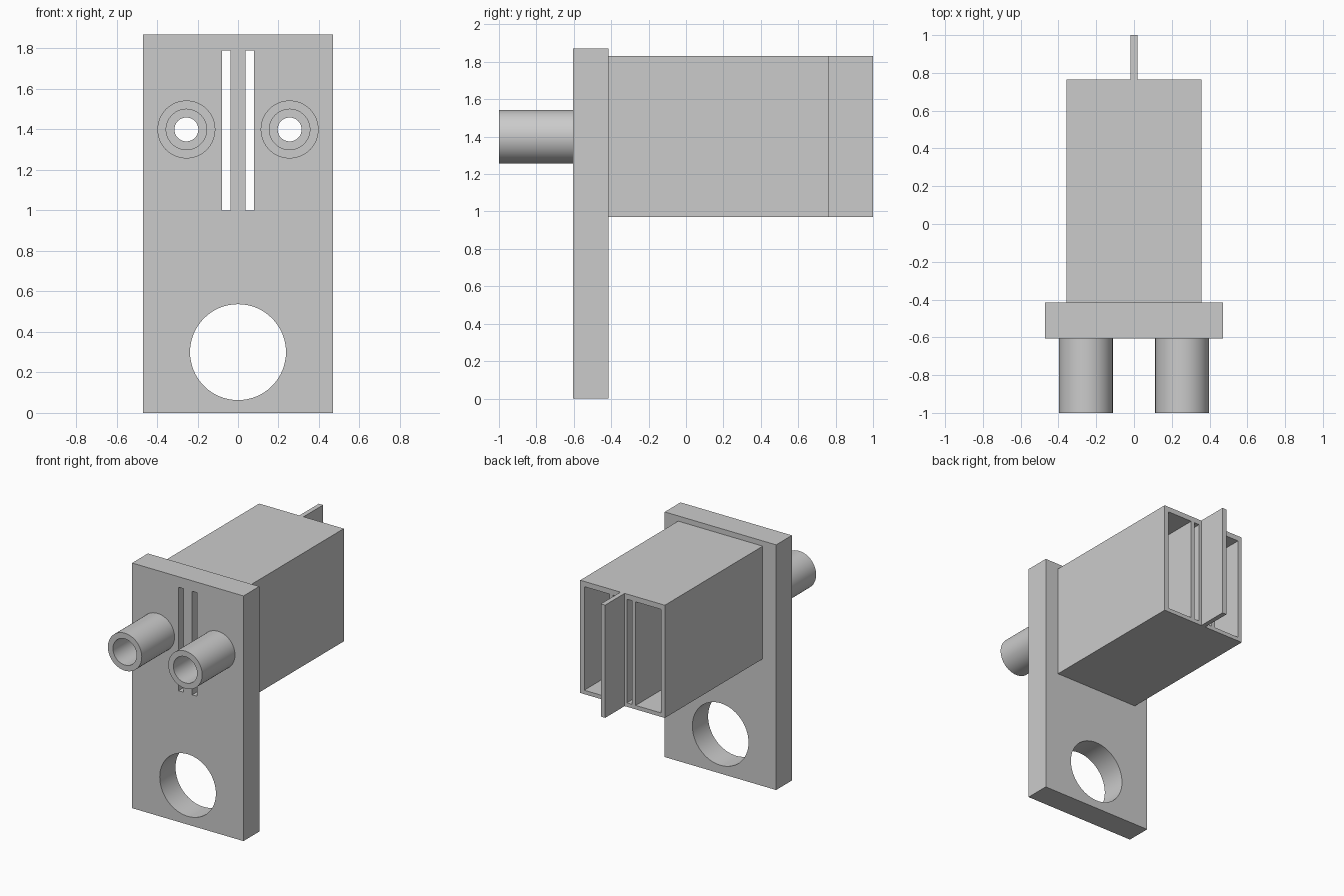
import bpy, bmesh, math
from mathutils import Matrix, Vector

default_cube = bpy.data.objects.get("Cube")
if default_cube:
    bpy.data.objects.remove(default_cube, do_unlink=True)

grey = bpy.data.materials.new("plain grey")
grey.use_nodes = True
COLOUR = (0.6, 0.6, 0.6, 1)
grey.diffuse_color = COLOUR
grey.node_tree.nodes["Principled BSDF"].inputs["Base Color"].default_value = COLOUR

# Main dimensions
FRONT, BACK = -0.605, -0.415        # plate faces
HOUSING_END = 0.765
SLOT_LOW, SLOT_HIGH = 1.0, 1.79
PORT_X, PORT_Z = 0.255, 1.4


def add_box(bm, x, y, z):
    """Add a box spanning the three (low, high) ranges."""
    size = [r[1] - r[0] for r in (x, y, z)]
    centre = Vector([(r[0] + r[1]) / 2 for r in (x, y, z)])
    bmesh.ops.create_cube(bm, size=1, matrix=Matrix.Translation(centre) @ Matrix.Diagonal((*size, 1)))


def add_rod(bm, x, z, radius, y):
    """Add a cylinder running along y."""
    place = Matrix.Translation((x, (y[0] + y[1]) / 2, z)) @ Matrix.Rotation(math.pi / 2, 4, "X")
    bmesh.ops.create_cone(bm, cap_ends=True, segments=64, radius1=radius, radius2=radius,
                          depth=y[1] - y[0], matrix=place)


def make_object(name, bm):
    mesh = bpy.data.meshes.new(name)
    bm.to_mesh(mesh)
    bm.free()
    mesh.materials.append(grey)
    obj = bpy.data.objects.new(name, mesh)
    bpy.context.collection.objects.link(obj)
    return obj


def cut(obj, cutter_bm):
    """Subtract the cutter and bake the result into the object."""
    cutter = make_object(obj.name + "_cutter", cutter_bm)
    cutter.hide_render = True
    mod = obj.modifiers.new("openings", "BOOLEAN")
    mod.operation, mod.solver, mod.object = "DIFFERENCE", "EXACT", cutter
    graph = bpy.context.evaluated_depsgraph_get()
    mesh = bpy.data.meshes.new_from_object(obj.evaluated_get(graph))
    obj.modifiers.clear()
    obj.data = mesh
    bpy.data.objects.remove(cutter, do_unlink=True)


def smooth(obj):
    bpy.ops.object.select_all(action="DESELECT")
    obj.select_set(True)
    bpy.context.view_layer.objects.active = obj
    bpy.ops.object.shade_smooth_by_angle(angle=math.radians(30))


def add_pair(bm, inner, outer, y):
    """Add a mirrored pair of upright slots."""
    add_box(bm, (inner, outer), y, (SLOT_LOW, SLOT_HIGH))
    add_box(bm, (-outer, -inner), y, (SLOT_LOW, SLOT_HIGH))


# Mounting plate with a large hole, two slots and two port holes
bm = bmesh.new()
add_box(bm, (-0.47, 0.47), (FRONT, BACK), (0, 1.87))
plate = make_object("mounting_plate", bm)
bm = bmesh.new()
through = (FRONT - 0.1, BACK + 0.1)
add_rod(bm, 0, 0.3, 0.237, through)
for side in (-1, 1):
    add_rod(bm, side * PORT_X, PORT_Z, 0.059, through)
add_pair(bm, 0.037, 0.079, through)
cut(plate, bm)
smooth(plate)

# Hollow housing with two wide chambers and two narrow channels
bm = bmesh.new()
add_box(bm, (-0.357, 0.357), (BACK, HOUSING_END), (0.97, 1.83))
housing = make_object("housing", bm)
bm = bmesh.new()
through = (BACK - 0.1, HOUSING_END + 0.1)
add_pair(bm, 0.037, 0.079, through)
add_pair(bm, 0.111, 0.323, through)
cut(housing, bm)

# Thin fin standing out of the back
bm = bmesh.new()
add_box(bm, (-0.018, 0.018), (HOUSING_END, 1.0), (0.97, 1.83))
make_object("rear_fin", bm)

# Hollow port tubes on the front
for side, name in ((1, "left_port"), (-1, "right_port")):
    bm = bmesh.new()
    add_rod(bm, side * PORT_X, PORT_Z, 0.143, (-1.0, FRONT))
    tube = make_object(name, bm)
    bm = bmesh.new()
    add_rod(bm, side * PORT_X, PORT_Z, 0.1, (-1.1, FRONT + 0.1))
    cut(tube, bm)
    smooth(tube)
